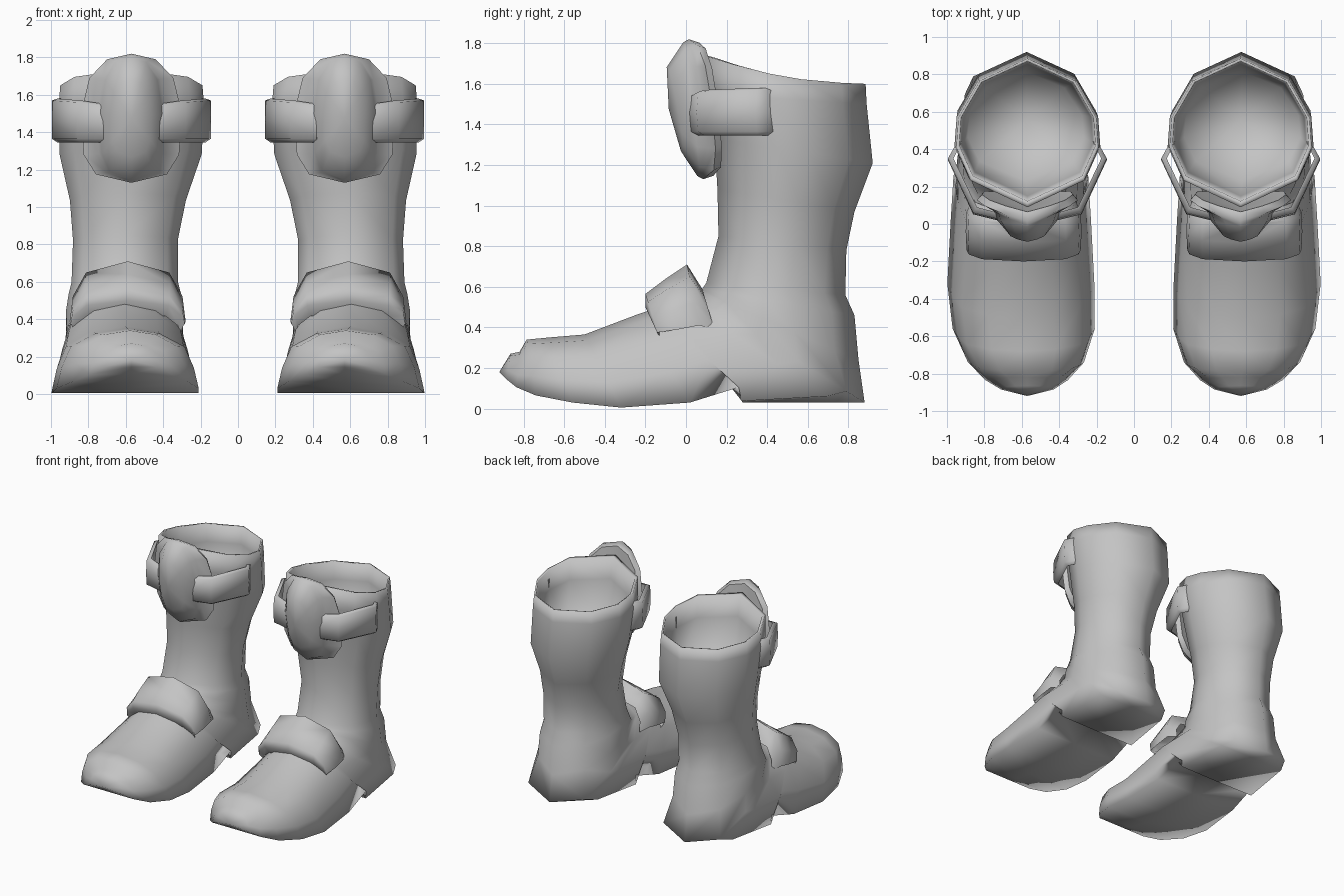
import bpy, bmesh, math
from mathutils import Vector

cube = bpy.data.objects.get("Cube")
if cube:
    bpy.data.objects.remove(cube, do_unlink=True)

grey = bpy.data.materials.new("plain grey")
grey.use_nodes = True
grey.diffuse_color = (0.55, 0.55, 0.55, 1)
bsdf = grey.node_tree.nodes["Principled BSDF"]
bsdf.inputs["Base Color"].default_value = (0.55, 0.55, 0.55, 1)
bsdf.inputs["Roughness"].default_value = 0.7

CENTRE = 0.57   # distance of each boot's centre line from x = 0


def loft(name, side, rings, closed=True, start=None, end=None, angle=60):
    """Skin a row of point rings; start and end are optional cap centres."""
    bm = bmesh.new()
    rows = [[bm.verts.new((side * (CENTRE + x), y, z)) for x, y, z in r] for r in rings]
    n = len(rows[0])
    for a, b in zip(rows, rows[1:]):
        for i in range(n if closed else n - 1):
            j = (i + 1) % n
            bm.faces.new((a[i], a[j], b[j], b[i]))
    for row, tip in ((rows[0], start), (rows[-1], end)):
        if tip:
            x, y, z = tip
            v = bm.verts.new((side * (CENTRE + x), y, z))
            for i in range(n):
                bm.faces.new((row[i], row[(i + 1) % n], v))
    bmesh.ops.recalc_face_normals(bm, faces=bm.faces)
    mesh = bpy.data.meshes.new(name)
    bm.to_mesh(mesh)
    bm.free()
    mesh.materials.append(grey)
    obj = bpy.data.objects.new(name, mesh)
    bpy.context.collection.objects.link(obj)
    bpy.ops.object.select_all(action='DESELECT')
    obj.select_set(True)
    bpy.context.view_layer.objects.active = obj
    bpy.ops.object.shade_smooth_by_angle(angle=math.radians(angle))


def mirrored(half):
    """Close a half outline whose first and last points lie on the centre line."""
    return half + [(-x, y, z) for x, y, z in half[-2:0:-1]]


# Half cross-sections as (front-to-back fraction, width fraction)
ROUND = [(0, 0), (.18, .8), (.4, 1), (.6, .97), (.85, .67), (1, 0)]
FLAT_SOLE = [(0, 0), (.08, .45), (.3, .8), (.65, .93), (1, 1), (1, 0)]

# Each row: front y, front z, back y, back z, half width
SHAFT = [
    (.09, 1.74, .885, 1.60, .38),     # cuff
    (.10, 1.55, .89, 1.50, .39),
    (.14, 1.33, .92, 1.21, .38),
    (.155, 1.08, .83, .97, .31),
    (.16, .85, .79, .78, .28),        # ankle
    (.10, .62, .785, .56, .285),
    (.08, .59, .83, .46, .30),        # heel counter
]
FOOT = [
    (.06, .58, .85, .24, .315),
    (.03, .56, .88, .03, .33),        # heel
    (-.03, .54, .74, .03, .345),
    (-.10, .52, .28, .03, .36),
    (-.16, .49, .26, .105, .36),      # arch
    (-.25, .46, .02, .03, .375),
    (-.50, .365, -.32, .005, .393),
    (-.68, .35, -.56, .03, .38),      # toe
    (-.785, .34, -.74, .065, .31),
    (-.82, .28, -.835, .105, .22),
    (-.865, .27, -.885, .145, .14),
]


def boot_ring(row, mix, sag=0):
    """Ring between a front and a back point, blended from round to flat-soled."""
    ay, az, by, bz, w = row
    # The ankle and foot sit slightly outward of the cuff and toe
    shift = .035 * max(0, min(1, (1.4 - az) / .6, (ay + .85) / .3))
    half = []
    for (t0, w0), (t1, w1) in zip(ROUND, FLAT_SOLE):
        t, k = t0 + (t1 - t0) * mix, w0 + (w1 - w0) * mix
        z = az + (bz - az) * t - sag * math.sin(math.pi * t)
        half.append((w * k, ay + (by - ay) * t, z))
    return [(x + shift, y, z) for x, y, z in mirrored(half)]


def lining_row(inset, drop):
    ay, az, by, bz, w = SHAFT[0]
    return ay + inset * 2, az - drop, by - inset, bz - drop * .8, w - inset


# Shield outline: half width and height pairs
SHIELD = [(0, 1.82), (.13, 1.79), (.225, 1.69), (.27, 1.50), (.255, 1.28), (.19, 1.175), (0, 1.13)]
MID_Z = 1.475


def shield_ring(sx, sz, y_mid, y_side, bend=0):
    """Scaled shield outline, swept back at the sides and tilted forward at the top."""
    half = []
    for x, z in SHIELD:
        h = (z - MID_Z) / .345
        y = y_mid + (y_side - y_mid) * (x / .27) + bend * h * h - .035 * h
        half.append((x * sx, y, MID_Z + (z - MID_Z) * sz))
    return mirrored(half)


def strap_rings(sign):
    """Bent band from the shield round the side of the cuff."""
    path = [(.15, .025, 1.55), (.29, .06, 1.57), (.425, .35, 1.58), (.375, .44, 1.58)]
    rings = []
    for x, y, top in path:
        ix, iy = x * .93, y + (.03 if y < .1 else 0)
        rings.append([(sign * ix, iy, 1.345), (sign * x, y, 1.365), (sign * x, y - .008, 1.46),
                      (sign * x, y, top - .01), (sign * ix, iy, top)])
    return rings


def mean(ring):
    return tuple(sum((Vector(p) for p in ring), Vector()) / len(ring))


def flap_row(y, top, w, drop):
    """One arch across the instep."""
    arch = [(-1, 1), (-.96, .62), (-.73, .2), (0, 0), (.73, .2), (.96, .62), (1, 1)]
    return [(.02 + w * x, y + .06 * d, top - drop * d) for x, d in arch]


for side, tag in ((1, "left"), (-1, "right")):
    # Hollow boot: lining, shaft, then foot
    rings = [boot_ring(lining_row(*r), 0, .035) for r in ((.07, .49), (.03, .17), (.016, .005))]
    rings += [boot_ring(r, 0, .035 if i == 0 else 0) for i, r in enumerate(SHAFT)]
    rings += [boot_ring(r, min(1, .3 * i)) for i, r in enumerate(FOOT)]
    loft(tag + "_boot", side, rings, start=(0, .55, 1.12), end=(0, -.92, .18), angle=120)

    # Curved shin shield: flange with a raised oval middle
    loft(tag + "_shin_shield", side,
         [shield_ring(.9, .95, .10, .16), shield_ring(1, 1, .05, .13),
          shield_ring(.68, .97, .03, .085), shield_ring(.62, .95, .0, .03, .02),
          shield_ring(.4, .6, -.06, -.04)],
         start=(0, .09, MID_Z), end=(0, -.085, MID_Z), angle=60)

    # Side straps holding the shield
    for sign, place in ((1, "outer"), (-1, "inner")):
        rings = strap_rings(sign)
        loft(f"{tag}_{place}_strap", side, rings,
             start=mean(rings[0]), end=mean(rings[-1]), angle=70)

    # Raised flap over the instep
    loft(tag + "_instep_flap", side,
         [flap_row(-.16, .44, .28, .12), flap_row(-.20, .50, .30, .13),
          flap_row(-.20, .565, .305, .19), flap_row(-.10, .64, .31, .25),
          flap_row(.005, .71, .305, .30), flap_row(.08, .59, .27, .2)],
         closed=False, angle=70)
